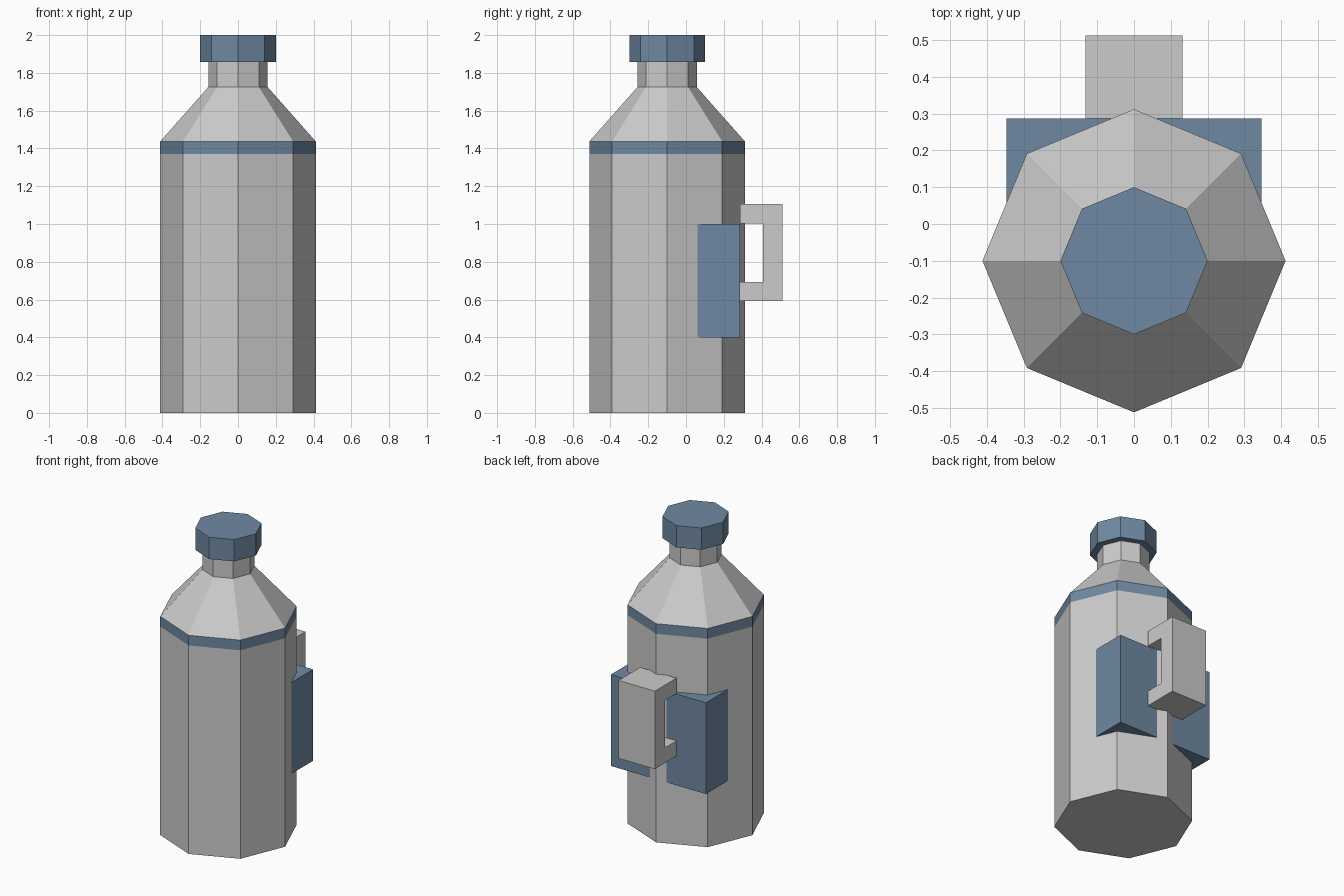
import bpy, bmesh
from math import cos, sin, pi

if "Cube" in bpy.data.objects:
    bpy.data.objects.remove(bpy.data.objects["Cube"])

blue = bpy.data.materials.new("blue")
blue.diffuse_color = (0.16, 0.25, 0.36, 1)
blue.use_nodes = True
blue.node_tree.nodes["Principled BSDF"].inputs["Base Color"].default_value = blue.diffuse_color
SIDES, CY = 8, -0.1


def finish(name, bm, mat=None):
    bmesh.ops.recalc_face_normals(bm, faces=bm.faces)
    me = bpy.data.meshes.new(name)
    bm.to_mesh(me)
    bm.free()
    ob = bpy.data.objects.new(name, me)
    bpy.context.collection.objects.link(ob)
    if mat:
        me.materials.append(mat)
    return ob


def lathe(name, profile, mat=None, bottom=False, top=False):
    """Eight-sided surface through (radius, z) rings."""
    bm = bmesh.new()
    rings = [[bm.verts.new((r * cos(2 * pi * i / SIDES), CY + r * sin(2 * pi * i / SIDES), z))
              for i in range(SIDES)] for r, z in profile]
    for a, b in zip(rings, rings[1:]):
        for i in range(SIDES):
            j = (i + 1) % SIDES
            bm.faces.new((a[i], a[j], b[j], b[i]))
    if bottom:
        bm.faces.new(rings[0][::-1])
    if top:
        bm.faces.new(rings[-1])
    return finish(name, bm, mat)


def extrude_x(name, outline, half_width, mat=None):
    """Side outline of (y, z) points, extruded symmetrically across x."""
    bm = bmesh.new()
    face = bm.faces.new([bm.verts.new((-half_width, y, z)) for y, z in outline])
    ext = bmesh.ops.extrude_face_region(bm, geom=[face], use_keep_orig=True)
    moved = [v for v in ext["geom"] if isinstance(v, bmesh.types.BMVert)]
    bmesh.ops.translate(bm, verts=moved, vec=(2 * half_width, 0, 0))
    return finish(name, bm, mat)


# Bottle: body, stripe, then shoulder and neck
lathe("body", [(0.412, 0), (0.412, 1.37)], bottom=True)
lathe("stripe", [(0.412, 1.37), (0.412, 1.437)], blue)
lathe("shoulder_and_neck", [(0.412, 1.437), (0.157, 1.725), (0.157, 1.86)])
lathe("cap", [(0.2, 1.857), (0.2, 2.0)], blue, bottom=True, top=True)

# Block set into the back of the body
extrude_x("back_block", [(0.06, 0.4), (0.287, 0.4), (0.287, 1.0), (0.06, 1.0)], 0.346, blue)

# C-shaped handle
extrude_x("handle", [(0.287, 0.593), (0.512, 0.593), (0.512, 1.105), (0.287, 1.105),
                     (0.287, 1.003), (0.407, 1.003), (0.407, 0.693), (0.287, 0.693)], 0.132)
